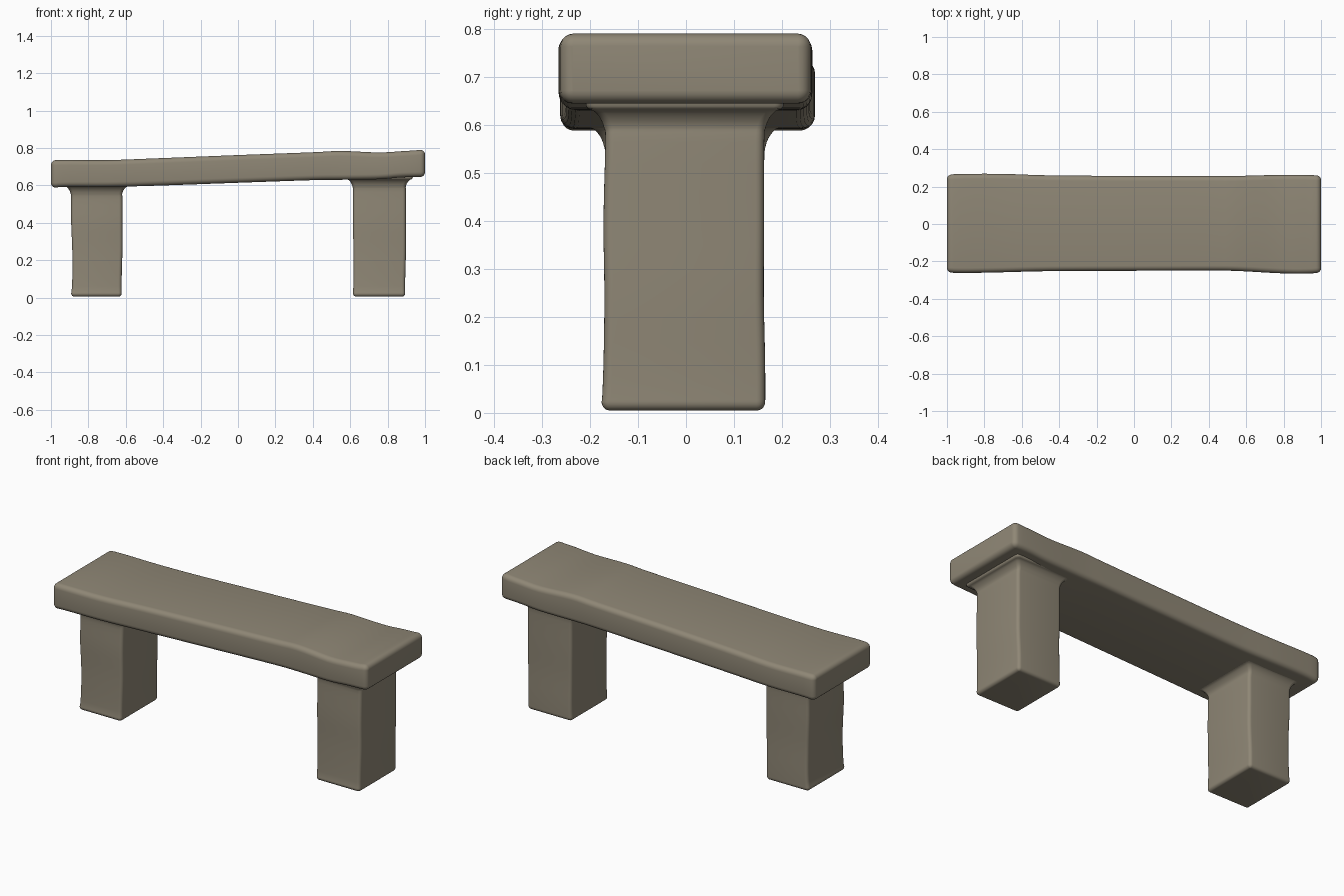
import bpy
import bmesh
import math
from mathutils import Vector

cube = bpy.data.objects.get("Cube")
if cube:
    bpy.data.objects.remove(cube, do_unlink=True)

stone = bpy.data.materials.new("warm_grey_stone")
stone.use_nodes = True
colour = (0.275, 0.242, 0.180, 1)
stone.diffuse_color = colour
bsdf = stone.node_tree.nodes["Principled BSDF"]
bsdf.inputs["Base Color"].default_value = colour
bsdf.inputs["Roughness"].default_value = 0.9


def smooth_sections(keys, steps):
    """Insert Catmull-Rom in-betweens so the worn outline undulates softly."""
    keys = [Vector(k) for k in keys]
    out = []
    for i in range(len(keys) - 1):
        b, c = keys[i], keys[i + 1]
        a, d = keys[max(i - 1, 0)], keys[min(i + 2, len(keys) - 1)]
        for s in range(steps):
            t = s / steps
            out.append(b + (c - a) * (t / 2) + (2 * a - 5 * b + 4 * c - d) * (t * t / 2)
                       + (3 * b - a - 3 * c + d) * (t ** 3 / 2))
    return out + [keys[-1]]


def ring(u0, u1, v0, v1, r, segs=5):
    """Rounded rectangle outline."""
    corners = ((u1 - r, v1 - r), (u0 + r, v1 - r), (u0 + r, v0 + r), (u1 - r, v0 + r))
    return [(u + r * math.cos(a), v + r * math.sin(a))
            for q, (u, v) in enumerate(corners)
            for a in [(q + s / segs) * math.pi / 2 for s in range(segs + 1)]]


def loft(name, keys, radius, axis, steps=4, segs=5):
    """Skin sections (position, u0, u1, v0, v1) and round both ends."""
    sections = smooth_sections(keys, steps)
    lo, hi = sections[0][0], sections[-1][0]

    def end_cap(sec, sign):
        caps = []
        for s in range(segs + 1):
            a = s / segs * math.pi / 2
            inset = radius * (1 - math.cos(a)) * 0.95
            p = sec[0] + sign * radius * math.sin(a)
            caps.append((p, sec[1] + inset, sec[2] - inset,
                         sec[3] + inset, sec[4] - inset, radius - inset))
        return caps

    first, last = sections[0].copy(), sections[-1].copy()
    first[0], last[0] = lo + radius, hi - radius
    body = [(*s, radius) for s in sections if lo + radius < s[0] < hi - radius]
    rows = end_cap(first, -1)[::-1] + body + end_cap(last, 1)

    bm = bmesh.new()
    loops = []
    for p, *rect in rows:
        pts = ring(*rect)
        loops.append([bm.verts.new((p, u, v) if axis == "X" else (u, v, p)) for u, v in pts])
    n = len(loops[0])
    for a, b in zip(loops, loops[1:]):
        for i in range(n):
            bm.faces.new((a[i], a[(i + 1) % n], b[(i + 1) % n], b[i]))
    bm.faces.new(loops[0][::-1])
    bm.faces.new(loops[-1])
    bmesh.ops.recalc_face_normals(bm, faces=bm.faces)
    mesh = bpy.data.meshes.new(name)
    bm.to_mesh(mesh)
    bm.free()
    mesh.materials.append(stone)
    obj = bpy.data.objects.new(name, mesh)
    bpy.context.collection.objects.link(obj)
    bpy.ops.object.select_all(action="DESELECT")
    obj.select_set(True)
    bpy.context.view_layer.objects.active = obj
    bpy.ops.object.shade_smooth_by_angle(angle=math.radians(50))
    return obj


# Sloping seat slab: x, front, back, underside, top
loft("seat_slab", [
    (-1.0, -.26, .265, .588, .735), (-.9, -.262, .268, .592, .736),
    (-.7, -.258, .268, .592, .735), (-.45, -.252, .26, .598, .744),
    (0, -.25, .257, .614, .762), (.4, -.249, .257, .628, .777),
    (.55, -.251, .257, .63, .784), (.75, -.262, .262, .633, .776),
    (.88, -.266, .263, .643, .783), (1.0, -.262, .26, .645, .79)],
    .027, "X")


def leg(name, x0, x1, wobble, under):
    """Post with a slightly worn outline and a flared joint below the slab."""
    keys = [(.005, x0, x1, -.176, .165), (.1, x0 + wobble, x1, -.172, .165),
            (.25, x0 + wobble, x1 + .004, -.17, .162),
            (.4, x0, x1 + .004, -.172, .163), (under - .07, x0, x1 + .004, -.168, .163)]
    for dz, flare in ((-.04, .003), (-.02, .011), (-.005, .024), (.005, .04), (.05, .04)):
        keys.append((under + dz, x0 - flare, x1 + flare, -.168 - flare, .163 + flare))
    loft(name, keys, .018, "Z", 3)


leg("right_leg", -.892, -.622, .006, .596)
leg("left_leg", .615, .894, .002, .634)
